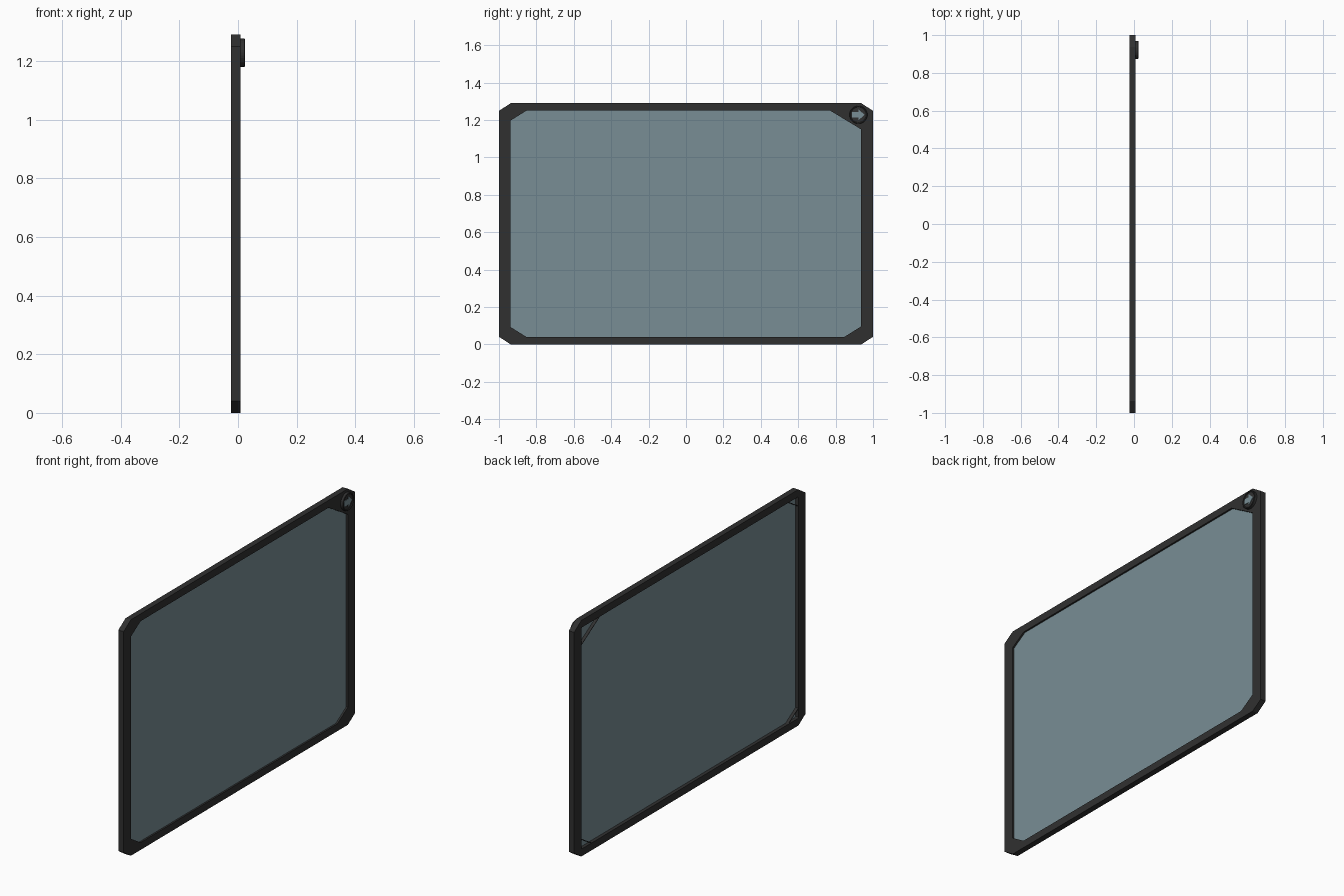
import bpy, bmesh, math

if "Cube" in bpy.data.objects:
    bpy.data.objects.remove(bpy.data.objects["Cube"])

def material(name, col):
    m = bpy.data.materials.new(name)
    m.diffuse_color = col
    m.use_nodes = True
    m.node_tree.nodes["Principled BSDF"].inputs["Base Color"].default_value = m.diffuse_color
    return m

DARK = material("dark_frame", (0.03, 0.03, 0.03, 1))
GLASS = material("blue_grey_glass", (0.19, 0.27, 0.30, 0.9))

def finish(name, bm, mat):
    bmesh.ops.recalc_face_normals(bm, faces=bm.faces)
    me = bpy.data.meshes.new(name)
    bm.to_mesh(me)
    bm.free()
    ob = bpy.data.objects.new(name, me)
    bpy.context.collection.objects.link(ob)
    me.materials.append(mat)
    return ob

def octagon(y0, y1, z0, z1, cuts):
    """Chamfered rectangle; cuts = (dy, dz) for low-left, low-right, top-right, top-left."""
    (a, b), (c, d), (e, f), (g, h) = cuts
    return [(y0, z0 + b), (y0 + a, z0), (y1 - c, z0), (y1, z0 + d),
            (y1, z1 - f), (y1 - e, z1), (y0 + g, z1), (y0, z1 - h)]

def ring(name, outer, inner, x0, x1, mat):
    """Closed band between two matching outlines, from x0 to x1."""
    bm = bmesh.new()
    loops = [[bm.verts.new((x, y, z)) for y, z in pts]
             for pts, x in ((outer, x0), (outer, x1), (inner, x1), (inner, x0))]
    n = len(outer)
    for k in range(4):
        p, q = loops[k], loops[(k + 1) % 4]
        for i in range(n):
            j = (i + 1) % n
            bm.faces.new((p[i], p[j], q[j], q[i]))
    return finish(name, bm, mat)

def plate(name, pts, x0, x1, mat):
    """Flat outline extruded from x0 to x1."""
    bm = bmesh.new()
    face = bm.faces.new([bm.verts.new((x0, y, z)) for y, z in pts])
    ext = bmesh.ops.extrude_face_region(bm, geom=[face])
    for v in ext["geom"]:
        if isinstance(v, bmesh.types.BMVert):
            v.co.x = x1
    return finish(name, bm, mat)

BACK, PANE, FRONT, TIP = -0.0235, -0.002, 0.0085, 0.0235
outer = octagon(-1, 1, 0, 1.29, [(0.063, 0.041)] * 4)
window = octagon(-0.938, 0.936, 0.04, 1.25,
                 [(0.085, 0.053), (0.09, 0.056), (0.165, 0.1), (0.085, 0.053)])
back_window = octagon(-0.938, 0.936, 0.04, 1.25, [(0.006, 0.004)] * 4)

# Frame: front face with corner gussets, open rectangular back
ring("front_frame", outer, window, PANE, FRONT, DARK)
ring("back_frame", outer, back_window, BACK, PANE, DARK)

# Glass pane spanning the whole back opening
plate("glass_pane", back_window, PANE - 0.003, PANE + 0.001, GLASS)

# Thin diagonal ribs behind each corner gusset
for n, i in enumerate((0, 2, 4, 6)):
    (ya, za), (yb, zb) = window[i], window[i + 1]
    length = math.hypot(yb - ya, zb - za)
    ny, nz = (zb - za) / length * 0.003, -(yb - ya) / length * 0.003
    plate(f"corner_rib_{n + 1}", [(ya, za), (yb, zb), (yb + ny, zb + nz), (ya + ny, za + nz)],
          BACK + 0.002, PANE, DARK)

# Round button with a raised, slightly bevelled rim
CY, CZ, SIDES = 0.922, 1.228, 32
def circle(r):
    return [(CY + r * math.cos(2 * math.pi * i / SIDES),
             CZ + r * math.sin(2 * math.pi * i / SIDES)) for i in range(SIDES)]
plate("button_base", circle(0.042), FRONT - 0.002, TIP - 0.005, DARK)
rim = ring("button_rim", circle(0.048), circle(0.041), FRONT - 0.002, TIP, DARK)
bev = rim.modifiers.new("bevel", "BEVEL")
bev.width, bev.segments, bev.limit_method = 0.002, 1, "ANGLE"
bev.angle_limit = math.radians(40)

# Arrow marker on the button
arrow = [(-0.034, -0.015), (0.0, -0.015), (0.0, -0.03), (0.032, 0.0),
         (0.0, 0.03), (0.0, 0.015), (-0.034, 0.015)]
plate("button_arrow", [(CY + y, CZ + z) for y, z in arrow], TIP - 0.006, TIP - 0.002, GLASS)
